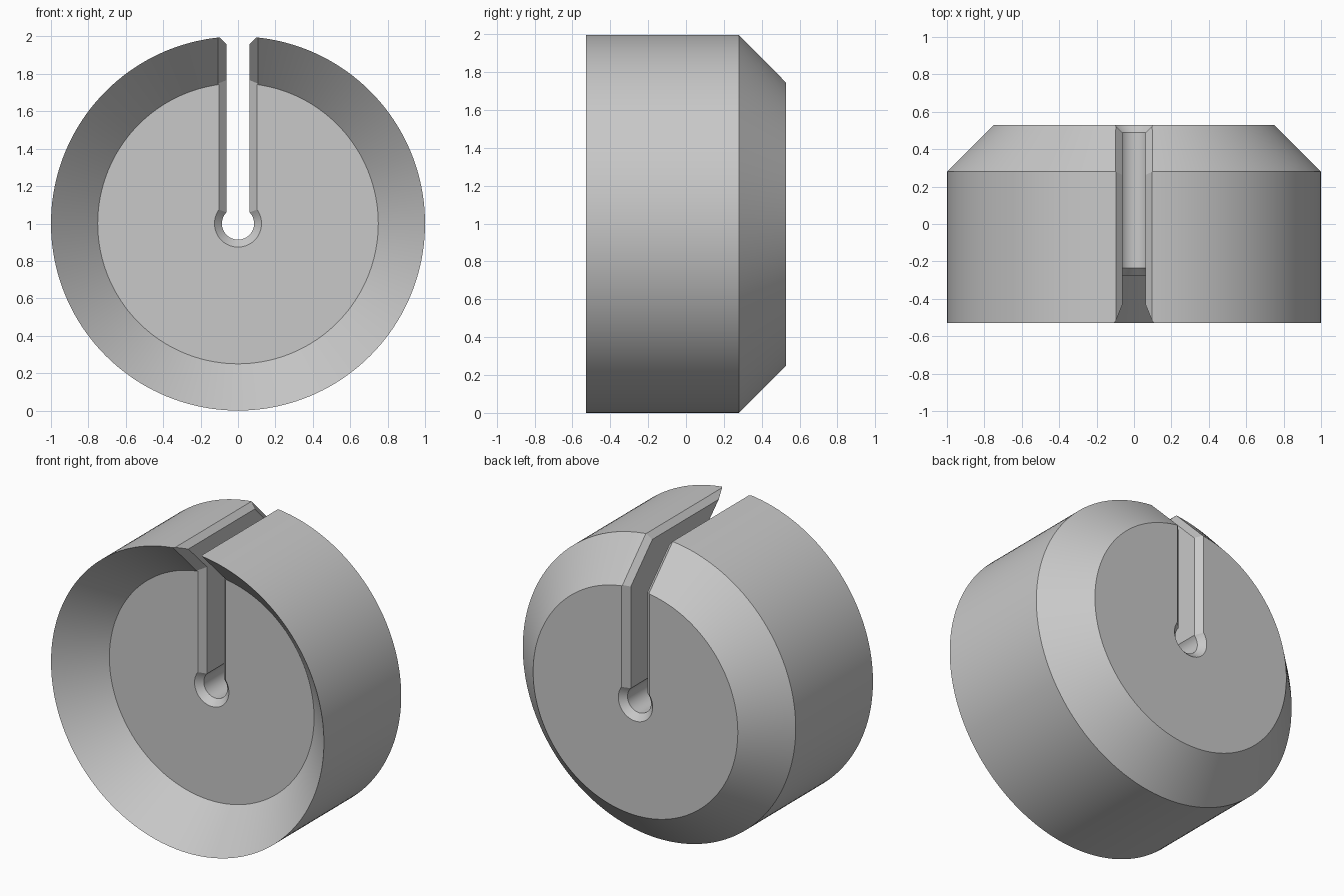
import bpy, bmesh
from math import sin, cos, tau
from mathutils import Vector

if "Cube" in bpy.data.objects:
    bpy.data.objects.remove(bpy.data.objects["Cube"])

FRONT, FLOOR, SHOULDER, BACK = -0.529, -0.275, 0.28, 0.529
RIM, FACE = 1.0, 0.75        # outer and inner radii
SLOT, HOLE = 0.062, 0.086    # slot half width, hole radius
BEVEL = 0.04                 # chamfer on the slot and hole edges


def make_object(name, bm):
    bmesh.ops.recalc_face_normals(bm, faces=bm.faces)
    mesh = bpy.data.meshes.new(name)
    bm.to_mesh(mesh)
    bm.free()
    obj = bpy.data.objects.new(name, mesh)
    bpy.context.collection.objects.link(obj)
    return obj


def loft(name, rings):
    """Skin a list of closed rings and cap both ends."""
    bm = bmesh.new()
    rings = [[bm.verts.new(p) for p in ring] for ring in rings]
    n = len(rings[0])
    for a, b in zip(rings, rings[1:]):
        for i in range(n):
            j = (i + 1) % n
            bm.faces.new((a[i], a[j], b[j], b[i]))
    bm.faces.new(rings[0])
    bm.faces.new(rings[-1])
    return make_object(name, bm)


def lathe(name, profile, segments):
    """Turn (radius, y) points about the horizontal axis at z = 1."""
    angles = [tau * i / segments for i in range(segments)]
    return loft(name, [[(r * cos(a), y, 1 + r * sin(a)) for a in angles]
                       for r, y in profile])


def offset_path(path, d):
    """Shift a (y, z) path to its right by d with mitred corners."""
    dirs = [(b - a).normalized() for a, b in zip(path, path[1:])]
    norms = [Vector((t.y, -t.x)) for t in dirs]
    result = []
    for i, p in enumerate(path):
        n0, n1 = norms[max(i - 1, 0)], norms[min(i, len(norms) - 1)]
        result.append(p + (n0 + n1) * (d / (1 + n0.dot(n1))))
    return result


# Disc: dished front, straight rim, tapered back
disc = lathe("slotted_disc", [(FACE, FLOOR), (RIM, FRONT), (RIM, SHOULDER),
                              (FACE, BACK)], 160)

# Centre hole with flared ends
flare = HOLE + 2 * BEVEL
hole = lathe("hole_cutter", [(flare, FLOOR - BEVEL), (HOLE, FLOOR + BEVEL),
                             (HOLE, BACK - BEVEL), (flare, BACK + BEVEL)], 64)

# Slot running from the hole up through the rim
slot = loft("slot_cutter", [[(-SLOT, y, 1), (SLOT, y, 1),
                             (SLOT, y, 2.3), (-SLOT, y, 2.3)]
                            for y in (-0.8, 0.8)])

# Chamfer along the slot edges, following the disc's section
path = [Vector(p) for p in ((FLOOR, 1), (FLOOR, 1 + FACE), (FRONT, 1 + RIM),
                            (SHOULDER, 1 + RIM), (BACK, 1 + FACE), (BACK, 1))]
wide = SLOT + 2 * BEVEL
chamfer = loft("chamfer_cutter",
               [[(-SLOT, *i), (SLOT, *i), (wide, *o), (-wide, *o)]
                for i, o in zip(offset_path(path, BEVEL),
                                offset_path(path, -BEVEL))])

# Cut the disc, then discard the cutters
bpy.ops.object.select_all(action='DESELECT')
disc.select_set(True)
bpy.context.view_layer.objects.active = disc
for cutter in (hole, slot, chamfer):
    cutter.hide_render = True
    mod = disc.modifiers.new(cutter.name, 'BOOLEAN')
    mod.operation = 'DIFFERENCE'
    mod.solver = 'EXACT'
    mod.object = cutter
    bpy.ops.object.modifier_apply(modifier=mod.name)
    bpy.data.objects.remove(cutter)

# Plain grey finish
grey = bpy.data.materials.new("light_grey")
grey.use_nodes = True
colour = (0.58, 0.58, 0.58, 1)
grey.diffuse_color = colour
grey.node_tree.nodes["Principled BSDF"].inputs["Base Color"].default_value = colour
disc.data.materials.clear()
disc.data.materials.append(grey)
bpy.ops.object.shade_smooth_by_angle(angle=0.4)
